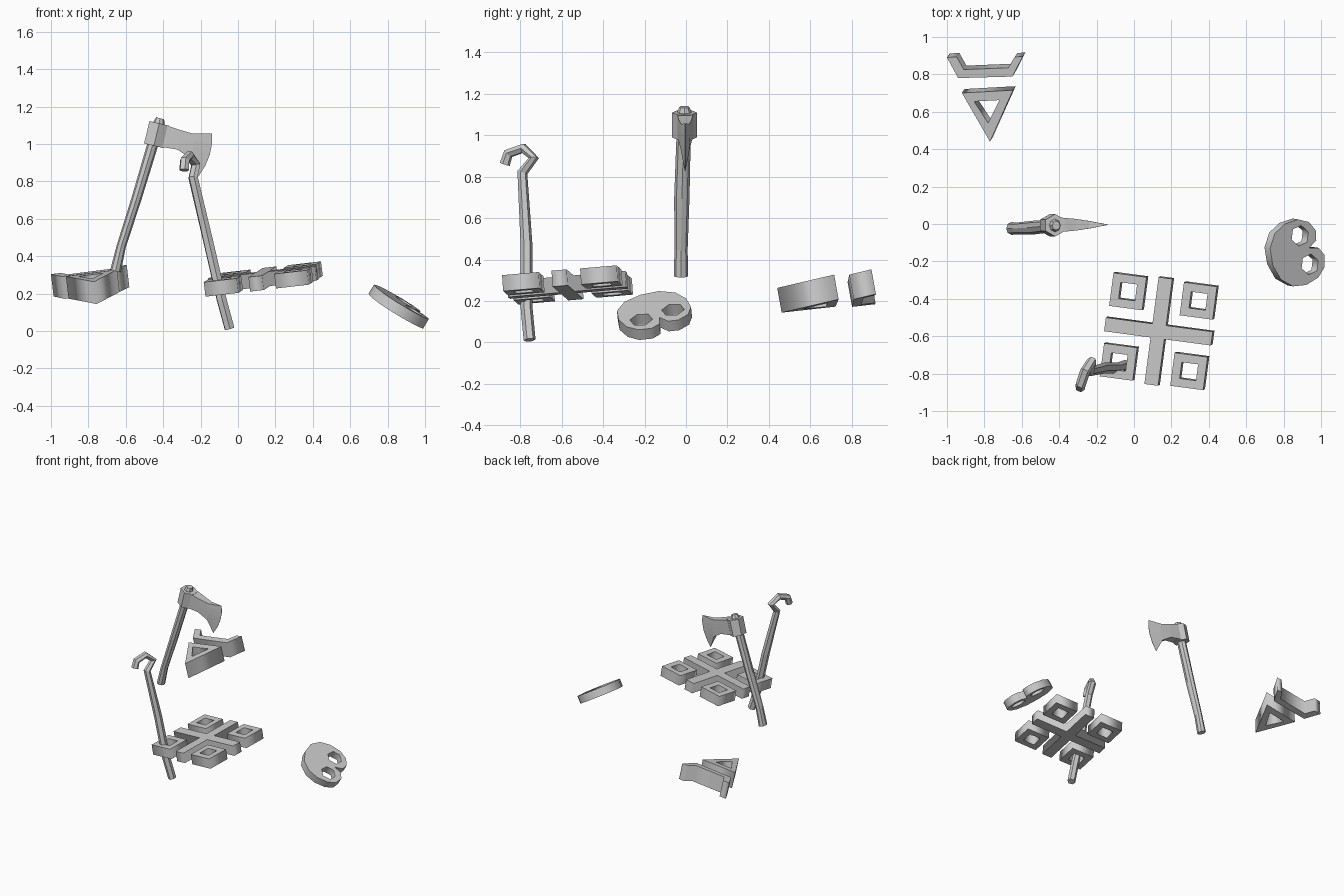
import bpy, bmesh, math
from mathutils import Vector, Matrix

if "Cube" in bpy.data.objects:
    bpy.data.objects.remove(bpy.data.objects["Cube"])


def finish(name, bm):
    bmesh.ops.remove_doubles(bm, verts=bm.verts, dist=0.0005)
    bmesh.ops.recalc_face_normals(bm, faces=bm.faces)
    me = bpy.data.meshes.new(name)
    bm.to_mesh(me)
    bm.free()
    ob = bpy.data.objects.new(name, me)
    bpy.context.collection.objects.link(ob)
    return ob


def tube(name, path, radii, sides, ref):
    """Faceted tube along a path; radii = (along ref, across ref) per point."""
    bm = bmesh.new()
    pts = [Vector(p) for p in path]
    rings = []
    for i, p in enumerate(pts):
        t = Vector((0, 0, 0))
        if i > 0:
            t += (p - pts[i - 1]).normalized()
        if i < len(pts) - 1:
            t += (pts[i + 1] - p).normalized()
        t.normalize()
        r = Vector(ref)
        b = (r - t * r.dot(t)).normalized()
        c = t.cross(b)
        ra, rb = radii[i]
        rings.append([bm.verts.new(p + b * ra * math.cos(2 * math.pi * k / sides)
                                   + c * rb * math.sin(2 * math.pi * k / sides))
                      for k in range(sides)])
    for a, b in zip(rings, rings[1:]):
        for k in range(sides):
            j = (k + 1) % sides
            bm.faces.new((a[k], a[j], b[j], b[k]))
    bm.faces.new(rings[0])
    bm.faces.new(rings[-1])
    return finish(name, bm)


def slab(name, loops, frame, thick, bevel=0.0):
    """Plate from an outline plus hole loops, placed by a matrix."""
    cu = bpy.data.curves.new(name + "_outline", 'CURVE')
    cu.dimensions = '2D'
    cu.fill_mode = 'BOTH'
    cu.extrude = thick / 2 - bevel
    cu.bevel_depth = bevel
    cu.bevel_resolution = 0
    cu.offset = -bevel
    for loop in loops:
        sp = cu.splines.new('POLY')
        sp.points.add(len(loop) - 1)
        for q, (x, y) in zip(sp.points, loop):
            q.co = (x, y, 0, 1)
        sp.use_cyclic_u = True
    tmp = bpy.data.objects.new(name + "_tmp", cu)
    me = bpy.data.meshes.new_from_object(tmp)
    bm = bmesh.new()
    bm.from_mesh(me)
    bm.transform(frame)
    bpy.data.objects.remove(tmp)
    bpy.data.curves.remove(cu)
    bpy.data.meshes.remove(me)
    return finish(name, bm)


def frame(origin, u, v):
    u, v = Vector(u), Vector(v)
    n = u.cross(v).normalized()
    m = Matrix((u, v, n)).transposed().to_4x4()
    m.translation = Vector(origin)
    return m


def square(cx, cy, h):
    return [(cx - h, cy - h), (cx + h, cy - h), (cx + h, cy + h), (cx - h, cy + h)]


# Axe handle and socket
tube("axe_handle",
     [(-0.655, -0.024, 0.32), (-0.625, -0.024, 0.45), (-0.545, -0.02, 0.70),
      (-0.44, -0.01, 1.05), (-0.422, -0.008, 1.115), (-0.416, -0.008, 1.137)],
     [(0.034, 0.029), (0.032, 0.025), (0.037, 0.027), (0.034, 0.03),
      (0.034, 0.03), (0.024, 0.022)], 8, (0, 1, 0))
tube("axe_socket", [(-0.45, -0.007, 0.99), (-0.421, -0.007, 1.11)],
     [(0.06, 0.062)] * 2, 6, (0, 1, 0))

# Axe blade: stations from socket to edge (top, bottom, half thickness, bulge)
stations = [((-0.385, 1.10), (-0.415, 0.985), 0.038, 0.0),
            ((-0.31, 1.075), (-0.325, 0.97), 0.031, 0.0),
            ((-0.24, 1.055), (-0.255, 0.925), 0.02, 0.01),
            ((-0.14, 1.057), (-0.212, 0.825), 0.001, 0.025)]
bm = bmesh.new()
N = 5
sides = {}
for s in (-1, 1):
    for i, (t, b, h, bulge) in enumerate(stations):
        for k in range(N):
            f = k / (N - 1)
            x = t[0] + (b[0] - t[0]) * f + bulge * 4 * f * (1 - f)
            z = t[1] + (b[1] - t[1]) * f
            sides[s, i, k] = bm.verts.new((x, -0.004 + s * h, z))
M = len(stations)
for s in (-1, 1):
    for i in range(M - 1):
        for k in range(N - 1):
            bm.faces.new([sides[s, i + a, k + b] for a, b in ((0, 0), (1, 0), (1, 1), (0, 1))])
rim = ([(i, 0) for i in range(M)] + [(M - 1, k) for k in range(1, N)]
       + [(i, N - 1) for i in range(M - 2, -1, -1)] + [(0, k) for k in range(N - 2, 0, -1)])
for a, b in zip(rim, rim[1:] + rim[:1]):
    bm.faces.new((sides[(-1,) + a], sides[(-1,) + b], sides[(1,) + b], sides[(1,) + a]))
finish("axe_blade", bm)

# Hooked staff
tube("hooked_staff",
     [(-0.045, -0.755, 0.012), (-0.088, -0.77, 0.17), (-0.157, -0.77, 0.47),
      (-0.24, -0.79, 0.82), (-0.226, -0.735, 0.89), (-0.26, -0.785, 0.938),
      (-0.285, -0.858, 0.912), (-0.288, -0.875, 0.86)],
     [(0.029, 0.029)] * 3 + [(0.027, 0.025)] * 5, 6, (0.91, -0.4, 0))

# Tilted emblem: central cross and four square rings
a = math.radians(7.6)
f = frame((0.135, -0.572, 0.278), (math.cos(a), -math.sin(a), 0.115), (math.sin(a), math.cos(a), 0.085))
w, l = 0.037, 0.288
quarter = [(l, -w), (l, w), (w, w)]
cross = []
for r in range(4):
    c, s = round(math.cos(r * math.pi / 2)), round(math.sin(r * math.pi / 2))
    cross += [(x * c - y * s, x * s + y * c) for x, y in quarter]
slab("emblem_cross", [cross], f, 0.078)
for nx, sx in (("left", -1), ("right", 1)):
    for ny, sy in (("front", -1), ("back", 1)):
        cx, cy = sx * 0.19, sy * 0.19
        slab(f"emblem_ring_{ny}_{nx}", [square(cx, cy, 0.089), square(cx, cy, 0.044)], f, 0.078)

# Kidney-shaped medallion with two hexagonal holes
r = math.radians(22)
V, U = Vector((0.855, 0, -0.518)), Vector((0, 0.995, 0.1))
f = frame((0.85, -0.16, 0.137), V * math.cos(r) + U * math.sin(r), U * math.cos(r) - V * math.sin(r))
half = [(0.147, 0.022), (0.165, 0.07), (0.142, 0.13), (0.085, 0.168), (0.0, 0.177),
        (-0.08, 0.153), (-0.137, 0.09)]
outline = [(0.09, 0)] + half + [(-0.155, 0)] + [(x, -y) for x, y in reversed(half)]
holes = [[(0.062 + 0.056 * math.cos(k * math.pi / 3), s * 0.083 + 0.056 * math.sin(k * math.pi / 3))
          for k in range(6)] for s in (-1, 1)]
slab("medallion", [outline] + holes, f, 0.058)

# Triangle frame and open bracket, sharing one tilted plane
ox, oy = -0.785, 0.707
u, v = (1, 0, 0.12), (0, 1, 0.18)


def at(*pts):
    return [(x - ox, y - oy) for x, y in pts]


f = frame((ox + 0.007, oy + 0.011, 0.31 - 0.06), u, v)
slab("triangle_frame", [at((-0.92, 0.70), (-0.77, 0.44), (-0.647, 0.715)),
                        at((-0.855, 0.655), (-0.78, 0.54), (-0.72, 0.662))], f, 0.122)
f = frame((ox + 0.007, oy + 0.011, 0.297 - 0.06), u, v)
slab("open_bracket", [at((-1.0, 0.89), (-0.94, 0.78), (-0.65, 0.788), (-0.595, 0.895),
                         (-0.638, 0.893), (-0.672, 0.835), (-0.91, 0.825), (-0.948, 0.893))], f, 0.122)
